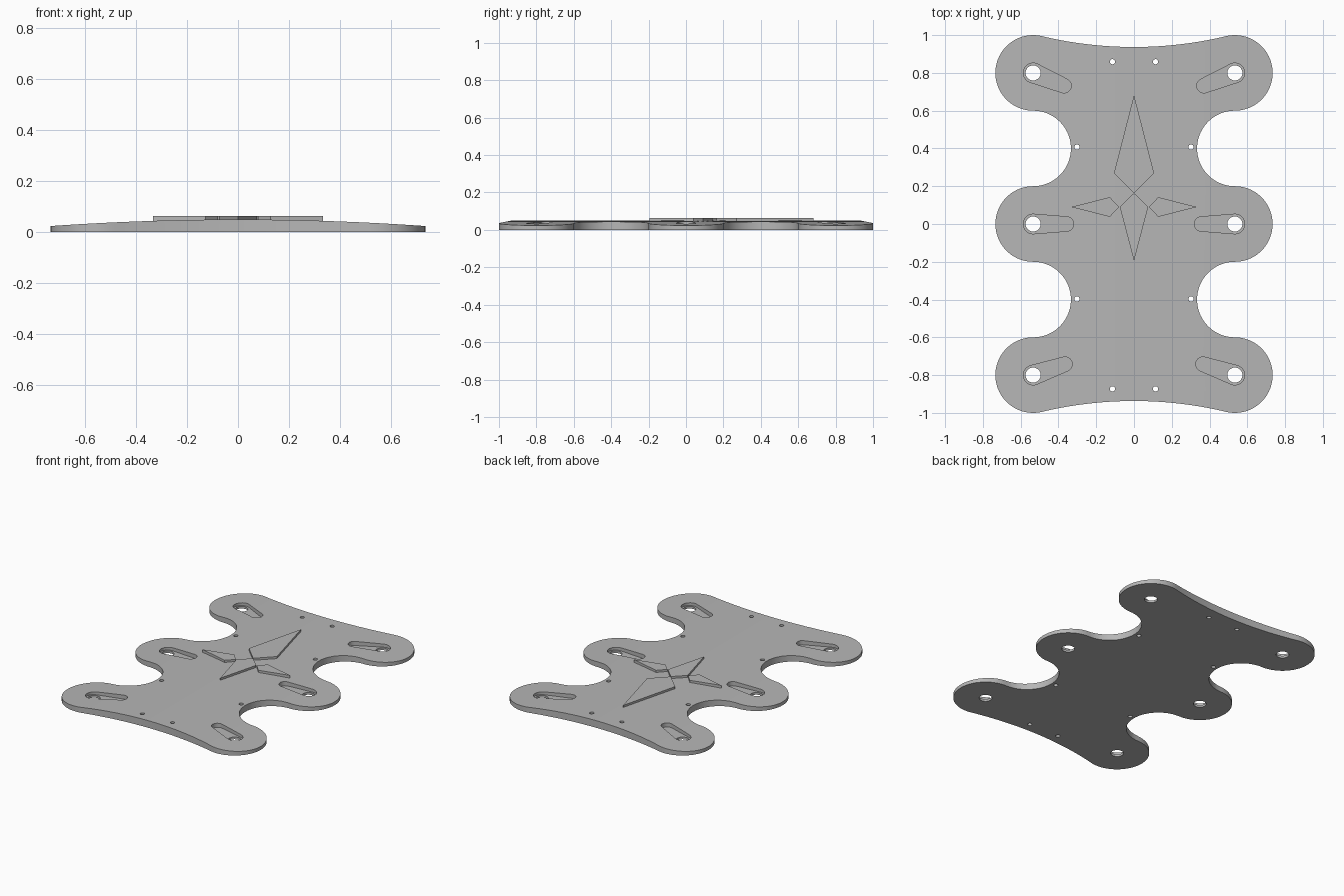
import bpy, bmesh
from math import sin, cos, atan2, acos, hypot, pi, radians

if "Cube" in bpy.data.objects:
    bpy.data.objects.remove(bpy.data.objects["Cube"], do_unlink=True)

LOBE_X, LOBE_Y, R = 0.534, 0.8, 0.2      # lobe centres and radius
HALF_X = LOBE_X + R
CENTRE_Z, EDGE_Z = 0.049, 0.0235         # plate thickness at middle and sides
STAR_Z = 0.063
SLOT_FLOOR = 0.015

grey = bpy.data.materials.new("plain grey")
grey.use_nodes = True
colour = (0.47, 0.47, 0.47, 1)
grey.diffuse_color = colour
grey.node_tree.nodes["Principled BSDF"].inputs["Base Color"].default_value = colour


def arc(cx, cy, r, a0, a1, n):
    return [(cx + r * cos(a0 + (a1 - a0) * i / n),
             cy + r * sin(a0 + (a1 - a0) * i / n)) for i in range(n + 1)]


def prism(name, outlines, z0, z1):
    """Extrude closed (x, y) outlines between two heights."""
    bm = bmesh.new()
    for pts in outlines:
        low = [bm.verts.new((x, y, z0)) for x, y in pts]
        high = [bm.verts.new((x, y, z1)) for x, y in pts]
        bm.faces.new(low[::-1])
        bm.faces.new(high)
        n = len(pts)
        for i in range(n):
            j = (i + 1) % n
            bm.faces.new((low[i], low[j], high[j], high[i]))
    bmesh.ops.recalc_face_normals(bm, faces=bm.faces)
    mesh = bpy.data.meshes.new(name)
    bm.to_mesh(mesh)
    bm.free()
    mesh.materials.append(grey)
    obj = bpy.data.objects.new(name, mesh)
    bpy.context.collection.objects.link(obj)
    return obj


def boolean(target, cutter, operation):
    """Apply a boolean and discard the cutter."""
    mod = target.modifiers.new(cutter.name, 'BOOLEAN')
    mod.object, mod.operation, mod.solver = cutter, operation, 'EXACT'
    bpy.context.view_layer.objects.active = target
    bpy.ops.object.modifier_apply(modifier=mod.name)
    bpy.data.objects.remove(cutter, do_unlink=True)


def circle(x, y, r, n=32):
    return arc(x, y, r, 0, 2 * pi, n)[:-1]


def taper_slot(x0, y0, r0, x1, y1, r1):
    """Outline wrapped around two circles of different size."""
    a = atan2(y1 - y0, x1 - x0)
    t = acos((r0 - r1) / hypot(x1 - x0, y1 - y0))
    return (arc(x0, y0, r0, a + t, a + 2 * pi - t, 20)
            + arc(x1, y1, r1, a - t, a + t, 16))


# Plate outline: right side from the back edge to the front edge, then mirrored
END_R, END_MID = 2.1, 0.937
end_a = atan2(LOBE_X, END_MID + END_R - LOBE_Y)
back = arc(0, END_MID + END_R, END_R, -pi / 2, -pi / 2 + end_a, 16)
upper = back[:-1] + arc(LOBE_X, LOBE_Y, R, pi / 2 + end_a, -pi / 2, 40)
upper += arc(LOBE_X, LOBE_Y / 2, R, pi / 2, 3 * pi / 2, 36)[1:]
upper += arc(LOBE_X, 0, R, pi / 2, 0, 18)[1:]
right = upper + [(x, -y) for x, y in upper[-2::-1]]
left = [(-x, y) for x, y in right[-2:0:-1]]
plate = prism("base_plate", [right + left], -0.05, 0.1)

# Crowned top: a slab arched across the width
W, STEPS = 0.8, 48
crown = []
for i in range(STEPS + 1):
    x = W - 2 * W * i / STEPS
    crown.append((x, CENTRE_Z - (CENTRE_Z - EDGE_Z) * (x / HALF_X) ** 2))
slab = prism("crown_slab", [[(-W, 0), (W, 0)] + crown], -1.1, 1.1)
for v in slab.data.vertices:
    x, z, y = v.co
    v.co = (x, -y, z)
boolean(plate, slab, 'INTERSECT')

# Recessed slots, pivot holes and small screw holes
slots, holes = [], []
for s in (-1, 1):
    for y, ex, ey in ((LOBE_Y, 0.37, 0.732), (0, 0.357, 0), (-LOBE_Y, 0.365, -0.742)):
        slots.append(taper_slot(s * LOBE_X, y, 0.052, s * ex, ey, 0.038))
        holes.append(circle(s * LOBE_X, y, 0.04))
    for x, y in ((0.114, 0.859), (0.302, 0.407), (0.302, -0.397), (0.114, -0.873)):
        holes.append(circle(s * x, y, 0.014, 16))
boolean(plate, prism("slot_cutter", slots, SLOT_FLOOR, 0.2), 'DIFFERENCE')
boolean(plate, prism("hole_cutter", holes, -0.1, 0.2), 'DIFFERENCE')

# Raised four-point star made of flat kites
kites = {
    "star_back_point": [(0, 0.683), (-0.106, 0.27), (0, 0.164), (0.106, 0.27)],
    "star_front_point": [(0, 0.164), (-0.075, 0.09), (0, -0.195), (0.075, 0.09)],
    "star_left_point": [(0.333, 0.09), (0.128, 0.142), (0.079, 0.09), (0.128, 0.038)],
}
kites["star_right_point"] = [(-x, y) for x, y in kites["star_left_point"][::-1]]
for name, pts in kites.items():
    prism(name, [pts], 0.04, STAR_Z)

# Smooth the curved walls while keeping the rims crisp
bpy.ops.object.select_all(action='DESELECT')
plate.select_set(True)
bpy.context.view_layer.objects.active = plate
bpy.ops.object.shade_smooth_by_angle(angle=radians(30))
